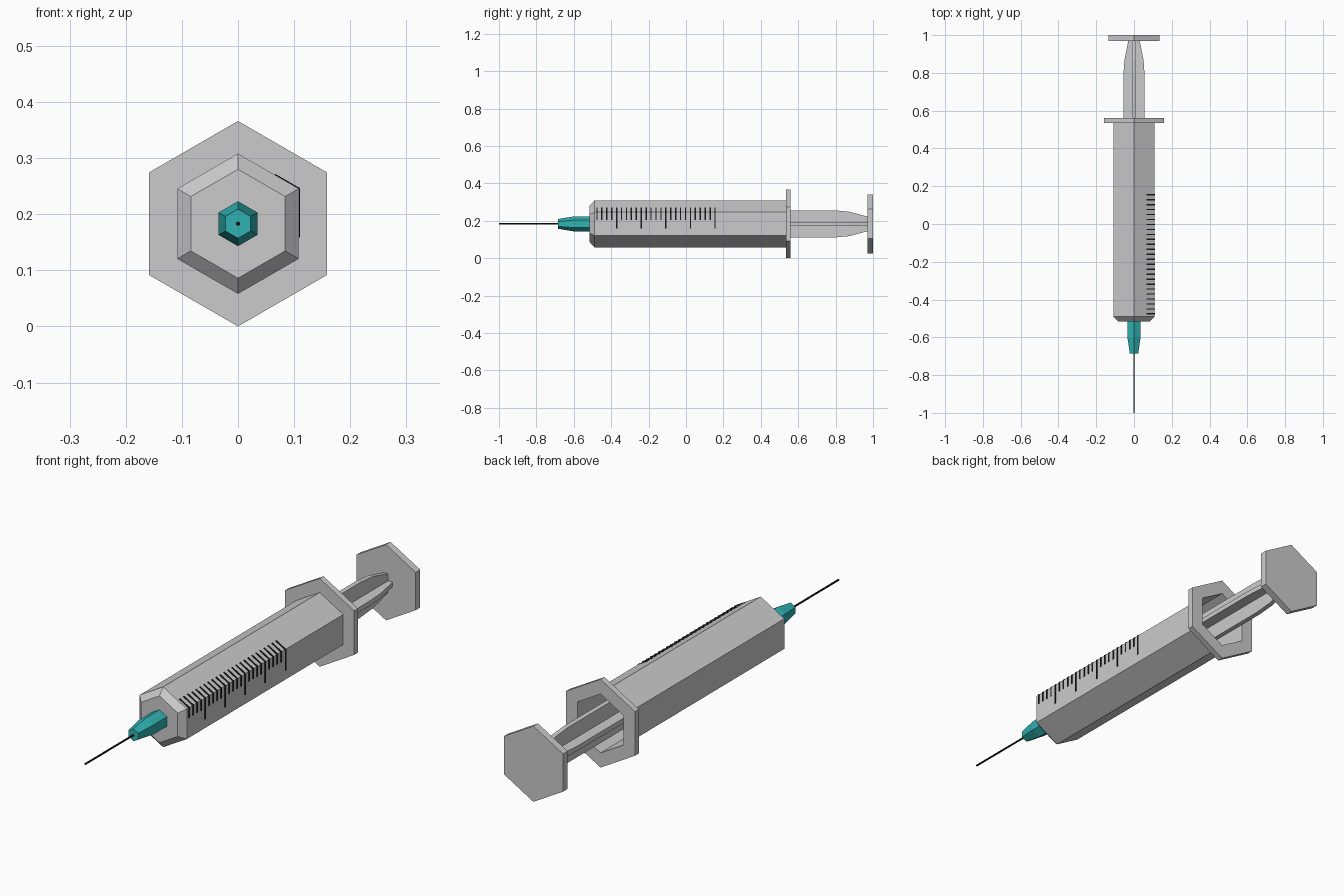
import bpy
import bmesh
from math import sin, cos, tau
from mathutils import Vector

AXIS_Z = 0.183

if "Cube" in bpy.data.objects:
    bpy.data.objects.remove(bpy.data.objects["Cube"], do_unlink=True)


def material(name, color):
    mat = bpy.data.materials.new(name)
    mat.use_nodes = True
    mat.diffuse_color = color
    mat.node_tree.nodes["Principled BSDF"].inputs["Base Color"].default_value = color
    return mat


def finish(name, bm, mat=None):
    bmesh.ops.recalc_face_normals(bm, faces=bm.faces)
    mesh = bpy.data.meshes.new(name)
    bm.to_mesh(mesh)
    bm.free()
    obj = bpy.data.objects.new(name, mesh)
    obj.location.z = AXIS_Z
    bpy.context.collection.objects.link(obj)
    if mat:
        mesh.materials.append(mat)
    return obj


def hex_lathe(name, profile, mat=None, sides=6):
    """Six-sided turned solid along y from (y, radius) pairs, capped at both ends."""
    bm = bmesh.new()
    rings = [[bm.verts.new((r * sin(tau * i / sides), y, r * cos(tau * i / sides)))
              for i in range(sides)] for y, r in profile]
    for a, b in zip(rings, rings[1:]):
        for i in range(sides):
            j = (i + 1) % sides
            bm.faces.new((a[i], a[j], b[j], b[i]))
    bm.faces.new(rings[0])
    bm.faces.new(rings[-1])
    return finish(name, bm, mat)


def add_prism(bm, points, offset):
    """Extrude a planar outline by an offset vector."""
    face = bm.faces.new([bm.verts.new(p) for p in points])
    result = bmesh.ops.extrude_face_region(bm, geom=[face], use_keep_orig=True)
    verts = [g for g in result["geom"] if isinstance(g, bmesh.types.BMVert)]
    bmesh.ops.translate(bm, verts=verts, vec=Vector(offset))


teal = material("teal", (0.03, 0.45, 0.45, 1))
black = material("black", (0.01, 0.01, 0.01, 1))

# Hollow barrel with bevelled nose and finger flange
hex_lathe("barrel", [(-0.515, 0.097), (-0.49, 0.125), (0.535, 0.125), (0.535, 0.183),
                     (0.56, 0.183), (0.56, 0.122), (-0.48, 0.122)])

# Needle and its hub
hex_lathe("needle_hub", [(-0.515, 0.04), (-0.6, 0.04), (-0.685, 0.026)], teal)
hex_lathe("needle", [(-0.68, 0.004), (-1.0, 0.004)], black)

# Plunger: thumb plate, stopper and two crossed ribs
hex_lathe("thumb_plate", [(0.97, 0.157), (1.0, 0.157)])
hex_lathe("plunger_stopper", [(-0.06, 0.12), (0.0, 0.12)])

HALF = 0.01
for name, width, upright in (("horizontal_rib", 0.056, False), ("vertical_rib", 0.073, True)):
    side = [(width, -0.01), (width, 0.79), (width * 0.9, 0.87), (width * 0.52, 0.975)]
    outline = side + [(-w, y) for w, y in reversed(side)]
    rib = bmesh.new()
    if upright:
        add_prism(rib, [(-HALF, y, w) for w, y in outline], (2 * HALF, 0, 0))
    else:
        add_prism(rib, [(w, y, -HALF) for w, y in outline], (0, 0, 2 * HALF))
    finish(name, rib)

# Graduation marks folded over the upper left edge of the barrel
marks = bmesh.new()
EDGE_X, EDGE_Z, LIFT, WIDTH = 0.1083, 0.0625, 0.002, 0.007
for k in range(25):
    y = -0.476 + 0.0263 * k - WIDTH / 2
    low = -0.025 if k % 5 == 4 else 0.021
    outer = [(0.066, 0.087 + LIFT), (EDGE_X + LIFT, EDGE_Z + LIFT / 2), (EDGE_X + LIFT, low)]
    inner = [(EDGE_X, low), (EDGE_X, EDGE_Z), (0.066, 0.087)]
    add_prism(marks, [(x, y, z) for x, z in outer + inner], (0, WIDTH, 0))
finish("graduation_marks", marks, black)
